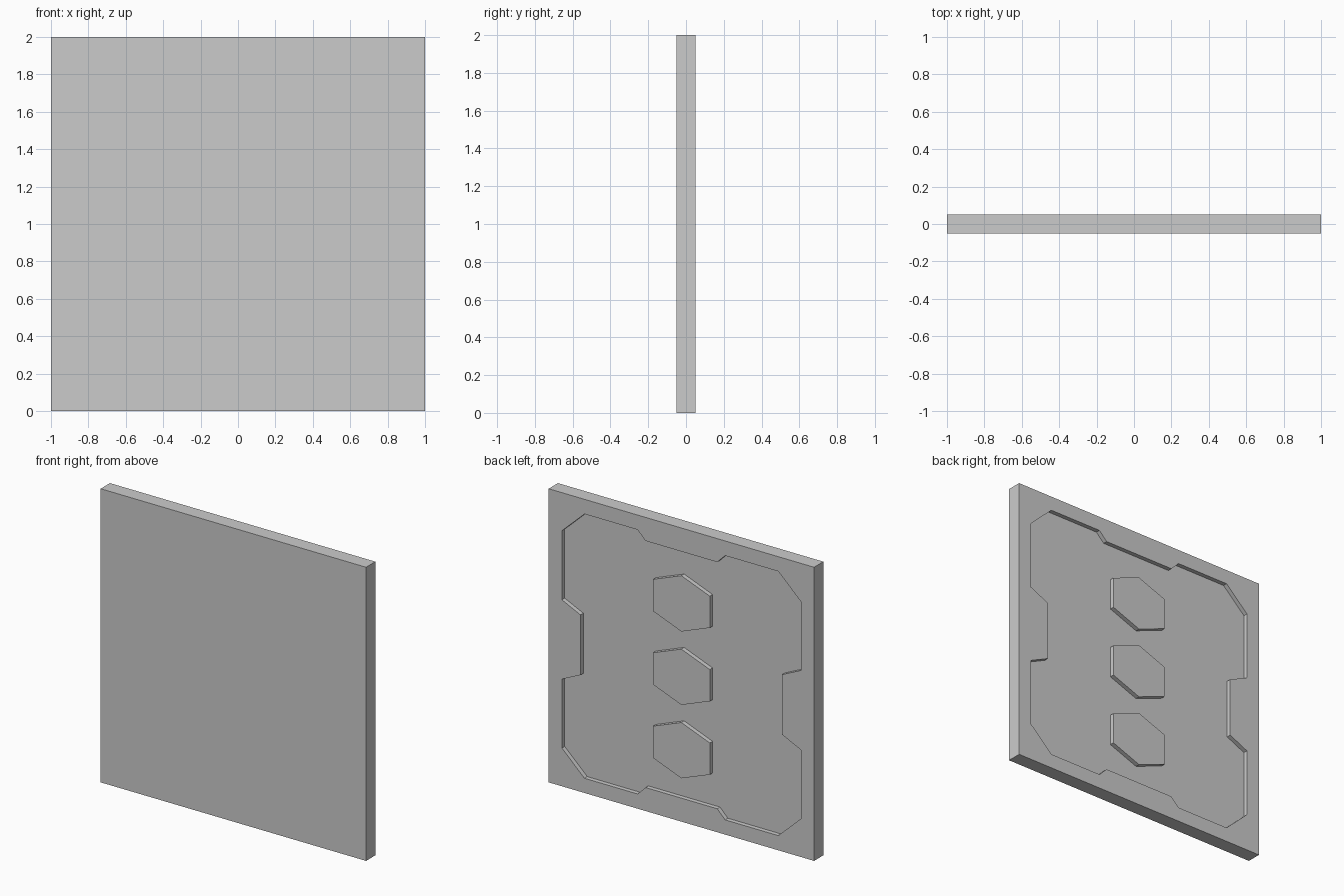
import bpy, bmesh

if "Cube" in bpy.data.objects:
    bpy.data.objects.remove(bpy.data.objects["Cube"])

THICK = 0.1      # panel thickness
DEPTH = 0.03     # recess depth
BACK = THICK / 2


def prism(name, outline, y0, y1):
    """Extrude an (x, z) outline along y from y0 to y1."""
    bm = bmesh.new()
    face = bm.faces.new([bm.verts.new((x, y0, z)) for x, z in outline])
    ext = bmesh.ops.extrude_face_region(bm, geom=[face])
    for v in ext["geom"]:
        if isinstance(v, bmesh.types.BMVert):
            v.co.y = y1
    bmesh.ops.recalc_face_normals(bm, faces=bm.faces)
    mesh = bpy.data.meshes.new(name)
    bm.to_mesh(mesh)
    bm.free()
    obj = bpy.data.objects.new(name, mesh)
    bpy.context.collection.objects.link(obj)
    return obj


def cut(target, cutter):
    """Subtract the cutter from the target, then remove the cutter."""
    mod = target.modifiers.new("cut", "BOOLEAN")
    mod.operation = "DIFFERENCE"
    mod.solver = "EXACT"
    mod.object = cutter
    cutter.hide_render = True
    bpy.context.view_layer.objects.active = target
    bpy.ops.object.modifier_apply(modifier=mod.name)
    bpy.data.objects.remove(cutter, do_unlink=True)


def mirrored(quarter, cz):
    """Mirror a quarter outline (from +z axis side to +x axis side) into a loop."""
    half = quarter + [(x, -z) for x, z in reversed(quarter) if z > 0]
    loop = half + [(-x, z) for x, z in reversed(half) if x > 0]
    return [(x, z + cz) for x, z in loop]


# wall panel slab
panel = prism("wall_panel", [(-1, 0), (1, 0), (1, 2), (-1, 2)], -BACK, BACK)

# notched, chamfered recess in the back
recess = prism("recess_cutter", mirrored(
    [(0.27, 0.84), (0.33, 0.90), (0.73, 0.90), (0.90, 0.74),
     (0.90, 0.27), (0.76, 0.205)], 1.0), BACK - DEPTH, BACK + 0.1)

# three six-sided pads left standing inside the recess
for cz in (0.485, 0.985, 1.485):
    pad = prism("pad_cutter", mirrored([(0, 0.19), (0.214, 0.108)], cz),
                BACK - DEPTH - 0.1, BACK + 0.2)
    cut(recess, pad)

cut(panel, recess)
